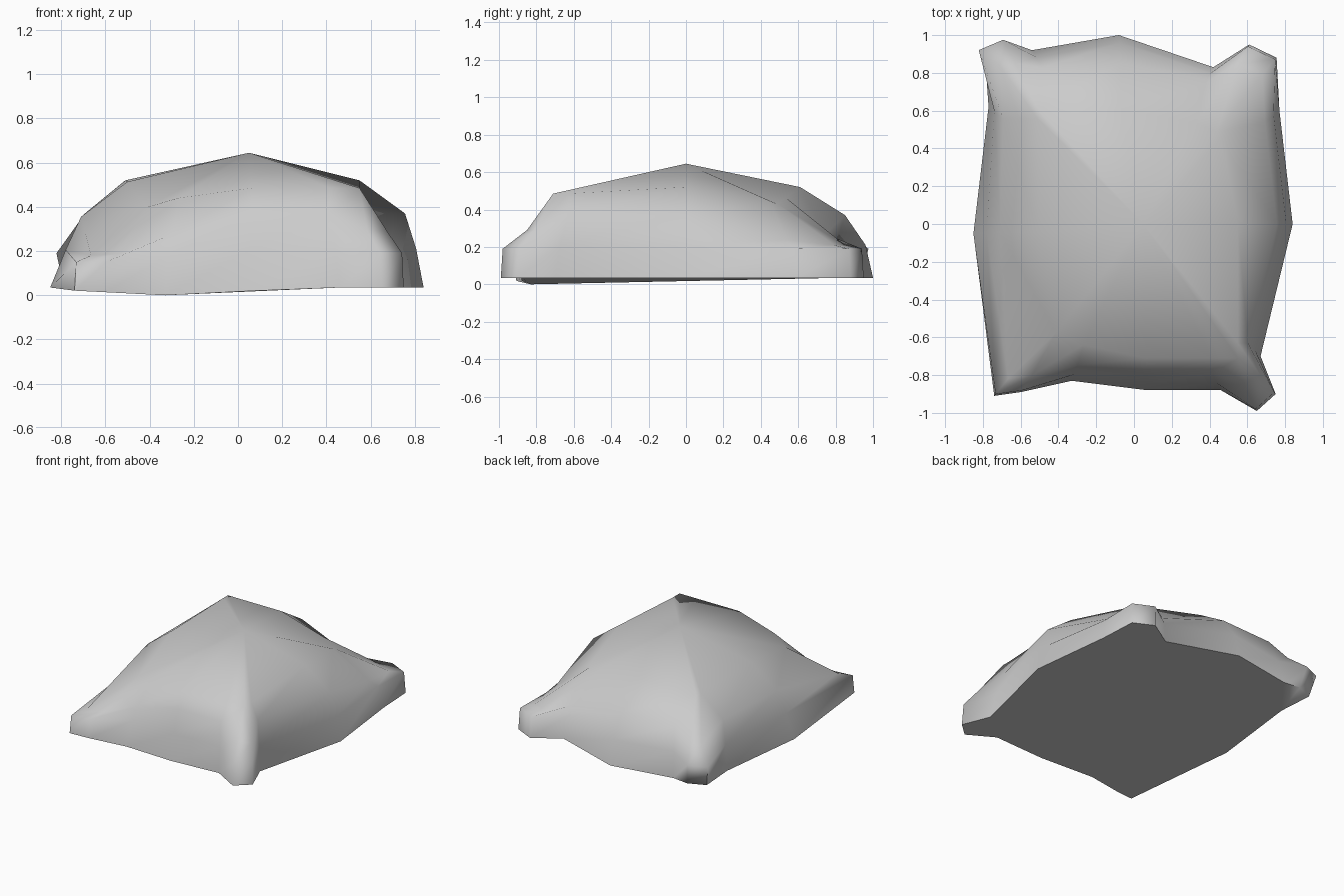
import bpy
import bmesh
from mathutils import Vector

default = bpy.data.objects.get("Cube")
if default:
    bpy.data.objects.remove(default, do_unlink=True)

# Outline of the cushion, counter-clockwise; True marks a corner tip
OUTLINE = [
    (-.74, -.91, True), (-.60, -.89, True), (-.33, -.83, False), (.07, -.88, False),
    (.46, -.88, False), (.65, -.99, True), (.75, -.90, True), (.67, -.70, False),
    (.84, 0, False), (.77, .60, False), (.755, .88, True), (.61, .95, True),
    (.42, .83, False), (-.08, 1, False), (-.54, .92, False), (-.70, .985, True),
    (-.83, .93, True), (-.77, .62, False), (-.85, -.05, False)]
LOW_POINT = Vector((-.33, -.83))


def clamp(value, low, high):
    return max(low, min(high, value))


def slump(x, y):
    # Two opposite corners sag: 1 at their tips, 0 elsewhere
    return clamp(x * y * 1.8, 0, 1)


def base_point(x, y, corner):
    # Flat underside, dipping a little at the front; one corner overhangs
    z = .035 * min(1, (Vector((x, y)) - LOW_POINT).length / .7)
    scale = .95 if corner and x < 0 < y else 1
    return x * scale, y * scale, z


def rim_point(x, y, corner):
    z = .21 - (.06 if x < 0 else .02) * slump(x, y)
    if corner:
        return x * .99, y * .99, min(z, .19)
    return max(x * .96, -.78), y * .96, z


def shoulder_point(x, y, corner):
    z = .37 - (.19 if x < 0 else .16) * slump(x, y)
    return clamp(x * .9, -.71, .76), clamp(y * .9, -.85, .85), min(z, .29) if corner else z


def crown_point(x, y, corner):
    sag = slump(x, y)
    pull = 1 - .2 * sag
    z = (.485 if y < -.6 else .52) - .09 * sag
    return clamp(x * .9, -.51, .55) * pull, clamp(y * .9, -.71, .61) * pull, z


# Cushion: rings bridged from the underside to the peak
bm = bmesh.new()
rings = [[bm.verts.new(make(*p)) for p in OUTLINE]
         for make in (base_point, rim_point, shoulder_point, crown_point)]
count = len(OUTLINE)
peak = bm.verts.new((.05, 0, .645))
bm.faces.new(list(reversed(rings[0])))
for i in range(count):
    j = (i + 1) % count
    for low, high in zip(rings, rings[1:]):
        bm.faces.new((low[i], low[j], high[j], high[i]))
    bm.faces.new((rings[-1][i], rings[-1][j], peak))
bmesh.ops.remove_doubles(bm, verts=bm.verts[:], dist=.03)
bmesh.ops.recalc_face_normals(bm, faces=bm.faces[:])

mesh = bpy.data.meshes.new("cushion")
bm.to_mesh(mesh)
bm.free()
cushion = bpy.data.objects.new("cushion", mesh)
bpy.context.collection.objects.link(cushion)

# Plain grey cloth
grey = (.6, .6, .6, 1)
cloth = bpy.data.materials.new("grey cloth")
cloth.use_nodes = True
cloth.diffuse_color = grey
for node in cloth.node_tree.nodes:
    if node.type == 'BSDF_PRINCIPLED':
        node.inputs["Base Color"].default_value = grey
mesh.materials.append(cloth)

# Soft sides, crisp underside edge
bpy.ops.object.select_all(action='DESELECT')
cushion.select_set(True)
bpy.context.view_layer.objects.active = cushion
bpy.ops.object.shade_smooth_by_angle(angle=1.3)
